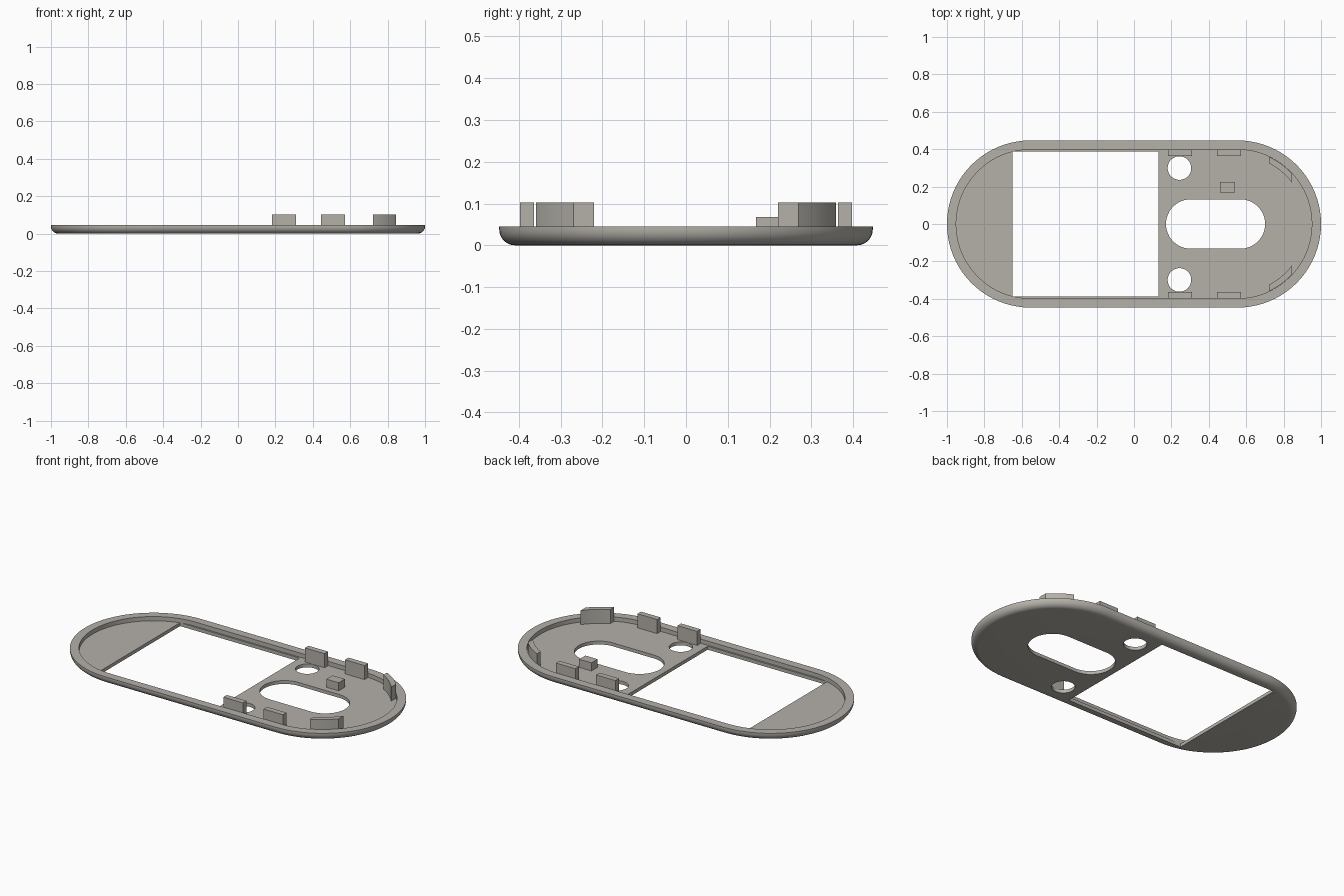
import bpy, bmesh, math

if "Cube" in bpy.data.objects:
    bpy.data.objects.remove(bpy.data.objects["Cube"])

R, CX = 0.447, 0.553          # end radius and end centre of the outline
FLOOR, RIM, TOP = 0.02, 0.045, 0.103
INNER = 0.398                 # inner radius of the rim

mat = bpy.data.materials.new("warm grey")
mat.diffuse_color = (0.46, 0.44, 0.40, 1)
mat.use_nodes = True
mat.node_tree.nodes["Principled BSDF"].inputs["Base Color"].default_value = mat.diffuse_color


def stadium(r, cx, n=40):
    """Outline of a slot: two half circles joined by straight sides."""
    pts = []
    for side, start in ((1, -math.pi / 2), (-1, math.pi / 2)):
        for i in range(n + 1):
            a = start + math.pi * i / n
            pts.append((side * cx + r * math.cos(a), r * math.sin(a)))
    return pts


def loft(name, rings):
    """Closed solid through a list of (outline, z) rings."""
    bm = bmesh.new()
    loops = [[bm.verts.new((x, y, z)) for x, y in pts] for pts, z in rings]
    for a, b in zip(loops, loops[1:]):
        for i in range(len(a)):
            j = (i + 1) % len(a)
            bm.faces.new((a[i], a[j], b[j], b[i]))
    bm.faces.new(loops[0][::-1])
    bm.faces.new(loops[-1])
    bmesh.ops.recalc_face_normals(bm, faces=bm.faces)
    mesh = bpy.data.meshes.new(name)
    bm.to_mesh(mesh)
    bm.free()
    mesh.materials.append(mat)
    obj = bpy.data.objects.new(name, mesh)
    bpy.context.collection.objects.link(obj)
    return obj


def prism(name, pts, z0, z1):
    return loft(name, [(pts, z0), (pts, z1)])


def rect(x0, x1, y0, y1):
    return [(x0, y0), (x1, y0), (x1, y1), (x0, y1)]


def smooth(obj):
    bpy.ops.object.select_all(action='DESELECT')
    obj.select_set(True)
    bpy.context.view_layer.objects.active = obj
    bpy.ops.object.shade_smooth_by_angle(angle=math.radians(30))


# Tray: rounded underside, flat rim, recessed floor
F = 0.038
rings = []
for i in range(9):
    a = math.pi / 2 * i / 8
    rings.append((stadium(R - F + F * math.sin(a), CX), F - F * math.cos(a)))
rings += [(stadium(R, CX), RIM), (stadium(INNER, CX), RIM), (stadium(INNER, CX), FLOOR)]
tray = loft("tray", rings)

# Openings: rectangular window, long slot, two round holes
cutters = [
    prism("window_cutter", rect(-0.65, 0.13, -0.388, 0.388), -0.1, 0.2),
    prism("slot_cutter", [(x + 0.436, y) for x, y in stadium(0.132, 0.133, 24)], -0.1, 0.2),
]
for s in (-1, 1):
    circle = [(0.243 + 0.063 * math.cos(k * math.pi / 24),
               s * 0.299 + 0.063 * math.sin(k * math.pi / 24)) for k in range(48)]
    cutters.append(prism("hole_cutter", circle, -0.1, 0.2))

bpy.context.view_layer.objects.active = tray
for c in cutters:
    m = tray.modifiers.new("cut", 'BOOLEAN')
    m.operation, m.solver, m.object = 'DIFFERENCE', 'EXACT', c
    bpy.ops.object.modifier_apply(modifier=m.name)
    bpy.data.objects.remove(c)
smooth(tray)

# Clips standing along both sides and around the right end
for s, side in ((1, "back"), (-1, "front")):
    for x0, x1 in ((0.182, 0.31), (0.444, 0.572)):
        prism(f"{side}_clip", rect(x0, x1, *sorted((s * 0.364, s * 0.397))), FLOOR - 0.005, TOP)
    xs = [0.722 + 0.123 * i / 10 for i in range(11)]
    arc = [(x, s * math.sqrt(0.397 ** 2 - (x - CX) ** 2)) for x in xs]
    arc += [(x, s * math.sqrt(0.366 ** 2 - (x - CX) ** 2)) for x in reversed(xs)]
    smooth(prism(f"{side}_curved_clip", arc, FLOOR - 0.005, TOP))

# Small locating block on the floor
prism("locating_block", rect(0.46, 0.54, 0.168, 0.225), FLOOR - 0.005, 0.068)
